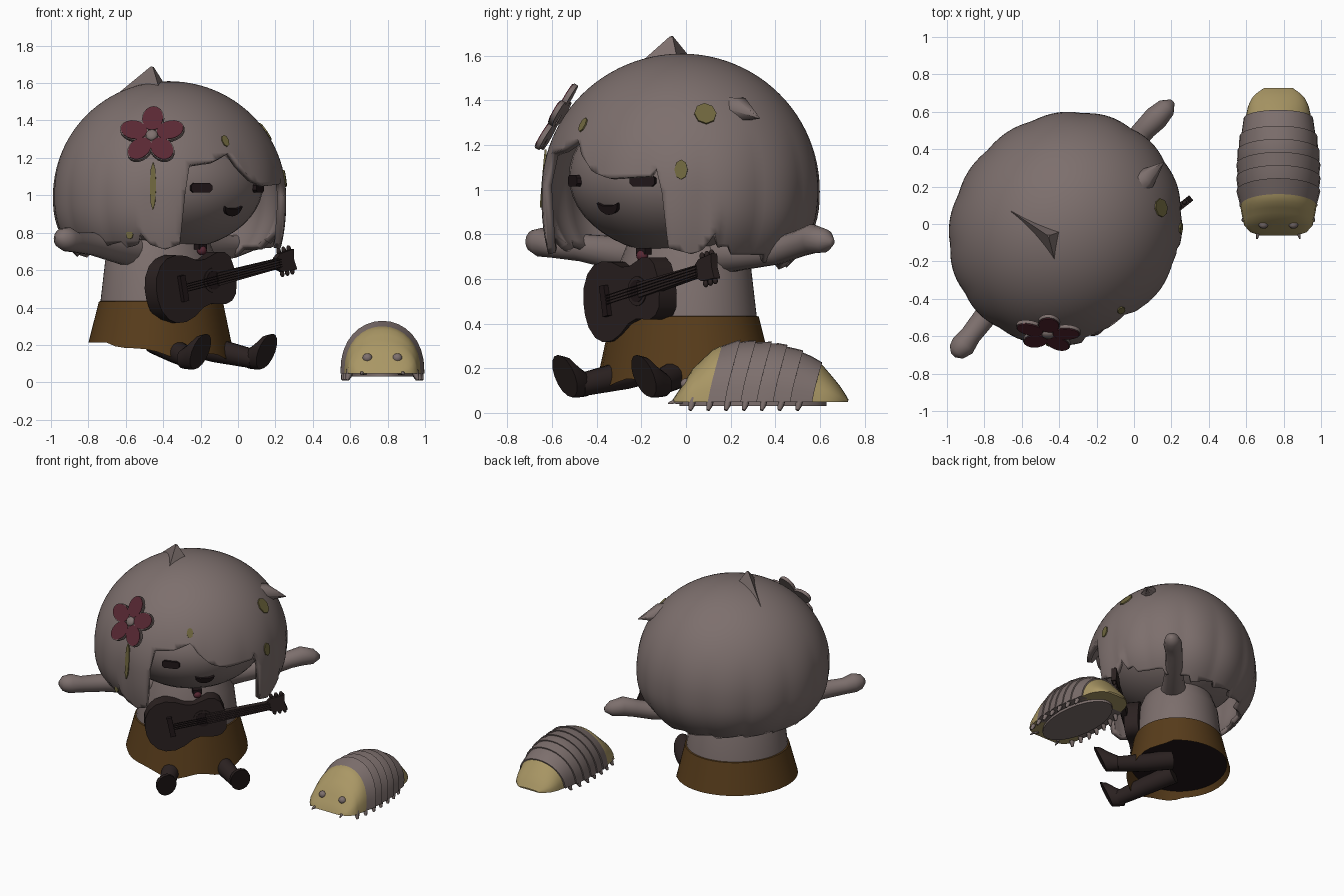
import bpy, bmesh, math
from mathutils import Vector, Matrix

if "Cube" in bpy.data.objects:
    bpy.data.objects.remove(bpy.data.objects["Cube"])

PI = math.pi


def mat(name, rgb):
    m = bpy.data.materials.new(name)
    m.diffuse_color = (*rgb, 1)
    m.use_nodes = True
    m.node_tree.nodes["Principled BSDF"].inputs["Base Color"].default_value = m.diffuse_color
    return m


MAUVE = mat("ash_mauve", (0.205, 0.16, 0.153))
BROWN = mat("skirt_brown", (0.098, 0.046, 0.011))
DARK = mat("dark_wood", (0.024, 0.0155, 0.015))
BLACK = mat("near_black", (0.014, 0.008, 0.009))
RED = mat("petal_red", (0.098, 0.021, 0.033))
SAND = mat("sand_yellow", (0.40, 0.31, 0.13))
OLIVE = mat("olive_yellow", (0.16, 0.135, 0.048))

# The figure is built facing -y, then turned towards the front right
BODY = Matrix.Translation((-0.37, -0.02, 0)) @ Matrix.Rotation(PI / 4, 4, 'Z')
GUITAR = (BODY @ Matrix.Translation((0, -0.305, 0.54)) @ Matrix.Rotation(math.radians(-6.5), 4, 'Z')
          @ Matrix.Rotation(math.radians(-11.5), 4, 'Y'))
WORLD = Matrix()


def finish(name, bm, material, M=WORLD, angle=40):
    bmesh.ops.remove_doubles(bm, verts=bm.verts, dist=1e-5)
    bmesh.ops.recalc_face_normals(bm, faces=bm.faces)
    me = bpy.data.meshes.new(name)
    bm.to_mesh(me)
    bm.free()
    me.materials.append(material)
    ob = bpy.data.objects.new(name, me)
    bpy.context.collection.objects.link(ob)
    ob.matrix_world = M
    bpy.ops.object.select_all(action='DESELECT')
    ob.select_set(True)
    bpy.context.view_layer.objects.active = ob
    bpy.ops.object.shade_smooth_by_angle(angle=math.radians(angle))
    return ob


def loft(name, rings, material, M=WORLD, cap=True, angle=40):
    bm = bmesh.new()
    vs = [[bm.verts.new(p) for p in r] for r in rings]
    n = len(rings[0])
    for a, b in zip(vs, vs[1:]):
        for i in range(n):
            j = (i + 1) % n
            bm.faces.new((a[i], a[j], b[j], b[i]))
    if cap:
        bm.faces.new(vs[0])
        bm.faces.new(vs[-1])
    return finish(name, bm, material, M, angle)


def tube(name, pts, radii, material, M=WORLD, n=14):
    pts = [Vector(p) for p in pts]
    rings = []
    for i, p in enumerate(pts):
        t = pts[min(i + 1, len(pts) - 1)] - pts[max(i - 1, 0)]
        q = t.to_track_quat('Z', 'Y')
        rings.append([p + q @ Vector((radii[i] * math.cos(a * 2 * PI / n), radii[i] * math.sin(a * 2 * PI / n), 0))
                      for a in range(n)])
    return loft(name, rings, material, M, angle=60)


def ball(name, c, s, material, M=WORLD, u=20, v=12):
    bm = bmesh.new()
    bmesh.ops.create_uvsphere(bm, u_segments=u, v_segments=v, radius=1,
                              matrix=Matrix.Translation(c) @ Matrix.Diagonal((*s, 1)))
    return finish(name, bm, material, M, 60)


def box(name, c, s, material, M=WORLD):
    bm = bmesh.new()
    bmesh.ops.create_cube(bm, size=1, matrix=Matrix.Translation(c) @ Matrix.Diagonal((*s, 1)))
    return finish(name, bm, material, M)


def plate(name, outline, y0, y1, material, M=WORLD):
    # extrude an x/z outline along y
    return loft(name, [[(x, y, z) for x, z in outline] for y in (y0, y1)], material, M)


def oval(cx, cz, rx, rz, n=20, rot=0):
    c, s = math.cos(rot), math.sin(rot)
    pts = [(rx * math.cos(i * 2 * PI / n), rz * math.sin(i * 2 * PI / n)) for i in range(n)]
    return [(cx + x * c - z * s, cz + x * s + z * c) for x, z in pts]


def facing(p, normal):
    # frame at p whose -y axis points along the normal, z kept upright
    z = Vector(normal).normalized()
    x = Vector((0, 0, 1)).cross(z).normalized()
    return Matrix.Translation(p) @ Matrix((x, -z, z.cross(x))).transposed().to_4x4()


def interp(table, x, k=1):
    for a, b in zip(table, table[1:]):
        if x <= b[0]:
            t = max(0, (x - a[0]) / (b[0] - a[0]))
            return a[k] + t * (b[k] - a[k])
    return table[-1][k]


# ---- head and hair ----
ball("face", (0, 0, 1.06), (0.505, 0.505, 0.355), MAUVE, BODY, 40, 24)

HEM = [(-180, .68), (-120, .69), (-90, .73), (-60, .74), (-57, .81), (-54, .74), (-45, .71), (-37, .74),
       (-34, 1.16), (-20, 1.18), (-9, 1.23), (-6, 1.17), (3, 1.08), (12, 1.05), (30, 1.06), (34, 1.12),
       (37, .74), (48, .71), (54, .74), (57, .82), (60, .74), (90, .69), (112, .66), (140, .67), (180, .68)]
MID, TALL = 1.0, 0.61


def hair_point(deg, z):
    # point on the hair surface; 0 degrees is the face direction
    a = math.radians(deg)
    if z > MID:
        k = math.sqrt(max(0, 1 - ((z - MID) / TALL) ** 2))
    else:
        d = (MID - z) / 0.31
        k = 1 - (0.06 if abs(deg) < 58 else 0.18) * d ** 2.5
    k *= 1 + 0.02 * max(0, min(1, (1.3 - z) / 0.4)) * (abs(math.sin(a * 7)) - 0.5)
    depth = 0.605 if abs(deg) < 90 else 0.59
    return Vector((0.645 * k * math.sin(a), -depth * k * math.cos(a), z))


N, ROWS = 144, 34
END = math.acos((0.62 - MID) / TALL)
columns = []
for i in range(N):
    deg = -180 + i * 360 / N
    hem = interp(HEM, deg)
    if abs(deg) > 60:
        hem += 0.035 * ((i % 9) / 9 - 0.5)
    columns.append([hair_point(deg, max(hem, MID + TALL * math.cos(END * r / ROWS))) for r in range(ROWS + 1)])
hair = loft("hair", [[c[r] for c in columns] for r in range(ROWS + 1)], MAUVE, BODY, cap=False)
shell = hair.modifiers.new("thickness", 'SOLIDIFY')
shell.thickness, shell.offset = 0.035, -1

# loose tufts
loft("crown_tuft", [[(-0.66, 0.07, 1.53), (-0.39, -0.04, 1.59), (-0.42, -0.21, 1.565)],
                    [(-0.465, -0.06, 1.69), (-0.45, -0.06, 1.685), (-0.455, -0.075, 1.685)]], MAUVE)
tube("side_tuft", [(-0.06, 0.14, 1.34), (0.06, 0.24, 1.36), (0.16, 0.33, 1.32)], [0.09, 0.06, 0.002], MAUVE, n=6)

# yellow flecks in the hair
for k, (deg, z, rx, rz) in enumerate([(55, 1.34, .05, .055), (43, 1.09, .03, .045), (-10, 1.29, .022, .035),
                                      (-51, 1.05, .017, .13), (-64, .79, .02, .025)]):
    p = hair_point(deg, z)
    nrm = (p.x / .416, p.y / .366, max(0, (z - MID) / .372))
    plate(f"hair_fleck_{k}", oval(0, 0, rx, rz, 8), -0.006, 0.003, OLIVE, BODY @ facing(p, nrm))

# face details
for s in (-1, 1):
    p = Vector((0.215 * s, -0.458, 1.04))
    eye = [(sx * x, sz * z) for sx, sz, pts in ((1, 1, ((.06, .012), (.045, .025))), (-1, 1, ((.045, .025), (.06, .012))),
                                                (-1, -1, ((.06, .012), (.045, .025))),
                                                (1, -1, ((.045, .025), (.06, .012)))) for x, z in pts]
    plate("eye", eye, -0.014, 0.02, BLACK, BODY @ facing(p, (p.x, p.y, 0)))
mouth = [(-.03, .012), (.03, .012)] + [(.064 * math.cos(a * PI / 10), .024 - .054 * math.sin(a * PI / 10))
                                       for a in range(11)]
mouth_frame = BODY @ facing((0.01, -0.464, 0.92), (0, -1, -0.3))
plate("mouth", mouth, -0.014, 0.03, BLACK, mouth_frame)

# flower
FLOWER = facing((-0.46, -0.58, 1.315), (-0.1, -0.86, 0.5))
for k in range(5):
    a = PI / 2 + k * 2 * PI / 5
    c = (0.102 * math.cos(a), 0.102 * math.sin(a))
    plate("petal_rim", oval(*c, .078, .06, 18, a), -0.012, 0.008, MAUVE, FLOWER)
    plate("petal", oval(*c, .073, .055, 18, a), -0.017, -0.008, RED, FLOWER)
ball("flower_centre", (0, -0.015, 0), (.032, .018, .032), MAUVE, FLOWER)


# ---- torso, skirt, limbs ----
def ring(r, z, n=40):
    return [(1.06 * r * math.sin(i * 2 * PI / n) - .02, .04 - .95 * r * math.cos(i * 2 * PI / n), z)
            for i in range(n)]


loft("torso", [ring(0.325, 0.40), ring(0.295, 0.66), ring(0.24, 0.80)], MAUVE, BODY)
hem_ring = []
for x, y, z in ring(0.385, 0.212):
    a = math.atan2(x, .04 - y)
    front = max(0, math.cos(a)) ** 0.8
    hem_ring.append((x, y, z - 0.08 * front + 0.022 * front * math.cos(6 * a)))
loft("skirt", [ring(0.31, 0.437), ring(0.33, 0.432), hem_ring, ring(0.355, 0.26)], BROWN, BODY, cap=False)
loft("skirt_underside", [ring(0.36, 0.25), ring(0.34, 0.28)], BLACK, BODY)
ball("collar_knot", (0, -0.25, 0.705), (.028, .025, .025), RED, BODY)
box("collar_ribbon", (0, -0.24, 0.725), (.06, .04, .03), BLACK, BODY)

tube("right_arm", [(-.15, .02, .70), (-.35, .0, .71), (-.6, -.03, .74), (-.76, -.05, .75), (-.83, -.06, .765),
                   (-.88, -.06, .77), (-.905, -.06, .77)], [.10, .08, .062, .056, .066, .05, .015], MAUVE, BODY)
tube("left_arm", [(.15, .02, .71), (.35, .04, .715), (.55, .06, .725), (.68, .07, .76), (.76, .07, .78),
                  (.84, .07, .77), (.885, .07, .765)], [.10, .075, .06, .06, .066, .052, .015], MAUVE, BODY)

for s, side in ((-1, "right"), (1, "left")):
    tube(side + "_leg", [(.1 * s, 0, .22), (.16 * s, -.2, .17), (.24 * s, -.4, .125)], [.07, .065, .052],
         DARK, BODY)
    shoe = []
    for f, z, w, h, lean in [(.36, .125, .05, .052, 0), (.41, .14, .06, .07, .015), (.45, .16, .066, .092, .04),
                             (.49, .165, .066, .095, .045)]:
        shoe.append([(.25 * s + x, -f - lean * (zz / h), z + zz) for x, zz in oval(0, 0, w, h, 16)])
    loft(side + "_shoe", shoe, DARK, BODY)

# ---- guitar ----
half = [(-.362, .03), (-.348, .09), (-.31, .145), (-.26, .175), (-.195, .182), (-.13, .165), (-.065, .13), (-.01, .12),
        (.045, .132), (.09, .142), (.135, .132), (.168, .1), (.182, .04)]
plate("guitar_body", half + [(x, -z) for x, z in reversed(half)], 0, .10, DARK, GUITAR)
plate("sound_hole_ring", oval(.03, 0, .066, .066, 24), -.005, .01, DARK, GUITAR)
plate("sound_hole", oval(.03, 0, .05, .05, 24), -.008, .01, BLACK, GUITAR)
plate("guitar_neck", [(.05, -.034), (.48, -.026), (.48, .026), (.05, .034)], -.018, .022, DARK, GUITAR)
plate("guitar_headstock", [(.47, -.03), (.5, -.05), (.595, -.056), (.585, 0), (.595, .056), (.5, .05), (.47, .03)],
      -.01, .025, DARK, GUITAR)
box("guitar_bridge", (-.19, -.01, 0), (.035, .03, .14), BLACK, GUITAR)
for k in (-1.5, -.5, .5, 1.5):
    box("guitar_string", (.15, -.023, .013 * k), (.68, .004, .004), BLACK, GUITAR)
for s in (-1, 1):
    for x in (.505, .54, .575):
        ball("tuning_peg", (x, .01, .062 * s), (.013, .012, .018), DARK, GUITAR, 8, 6)

# ---- pill bug ----
SHAPE = [(-.06, .095, .01), (-.04, .145, .04), (.03, .183, .15), (.13, .2, .245), (.25, .215, .272),
         (.42, .215, .259), (.52, .2, .225), (.6, .178, .18), (.66, .162, .11), (.7, .135, .06), (.728, .08, .012)]


def arch(y, grow=0.0):
    w, h = interp(SHAPE, y, 1) + grow, interp(SHAPE, y, 2) + grow
    return [(.772 + w * math.cos(i * PI / 16), y - .25 * h * (1 - math.sin(i * PI / 16)),
             .048 + h * math.sin(i * PI / 16) ** .85) for i in range(17)]


def section(name, y0, y1, material, flare=0.0, steps=2):
    loft(name, [arch(y0 + (y1 - y0) * i / steps, flare * i / steps) for i in range(steps + 1)], material)


section("bug_head", -.06, .18, SAND, 0, 8)
edges = [.16, .235, .305, .375, .445, .515, .60]
for k in range(6):
    section(f"bug_plate_{k}", edges[k], edges[k + 1] + .01, MAUVE, .01)
section("bug_tail", .58, .728, SAND, 0, 8)
for s in (-1, 1):
    ball("bug_eye", (.772 + .08 * s, .0, .13), (.027, .025, .025), MAUVE, u=14, v=8)
    tube("bug_antenna", [(.772 + .09 * s, -.02, .05), (.772 + .11 * s, -.055, .05), (.772 + .115 * s, -.08, .042)],
         [.012, .01, .004], MAUVE, n=6)
    tube("bug_tail_spike", [(.772 + .07 * s, .66, .06), (.772 + .075 * s, .72, .056)], [.014, .003], SAND, n=6)
    for k in range(7):
        y = .03 + k * .08
        w = interp(SHAPE, y + .05) - .02
        tube("bug_leg", [(.772 + w * s, y, .065), (.772 + (w + .01) * s, y - .005, .035),
                         (.772 + (w + .018) * s, y - .012, .012)], [.02, .016, .008], MAUVE, n=6)
loft("bug_belly", [[(.772 + x, .30 + y, z) for x, y in oval(0, 0, .165, .33, 24)] for z in (.03, .05)], MAUVE)
